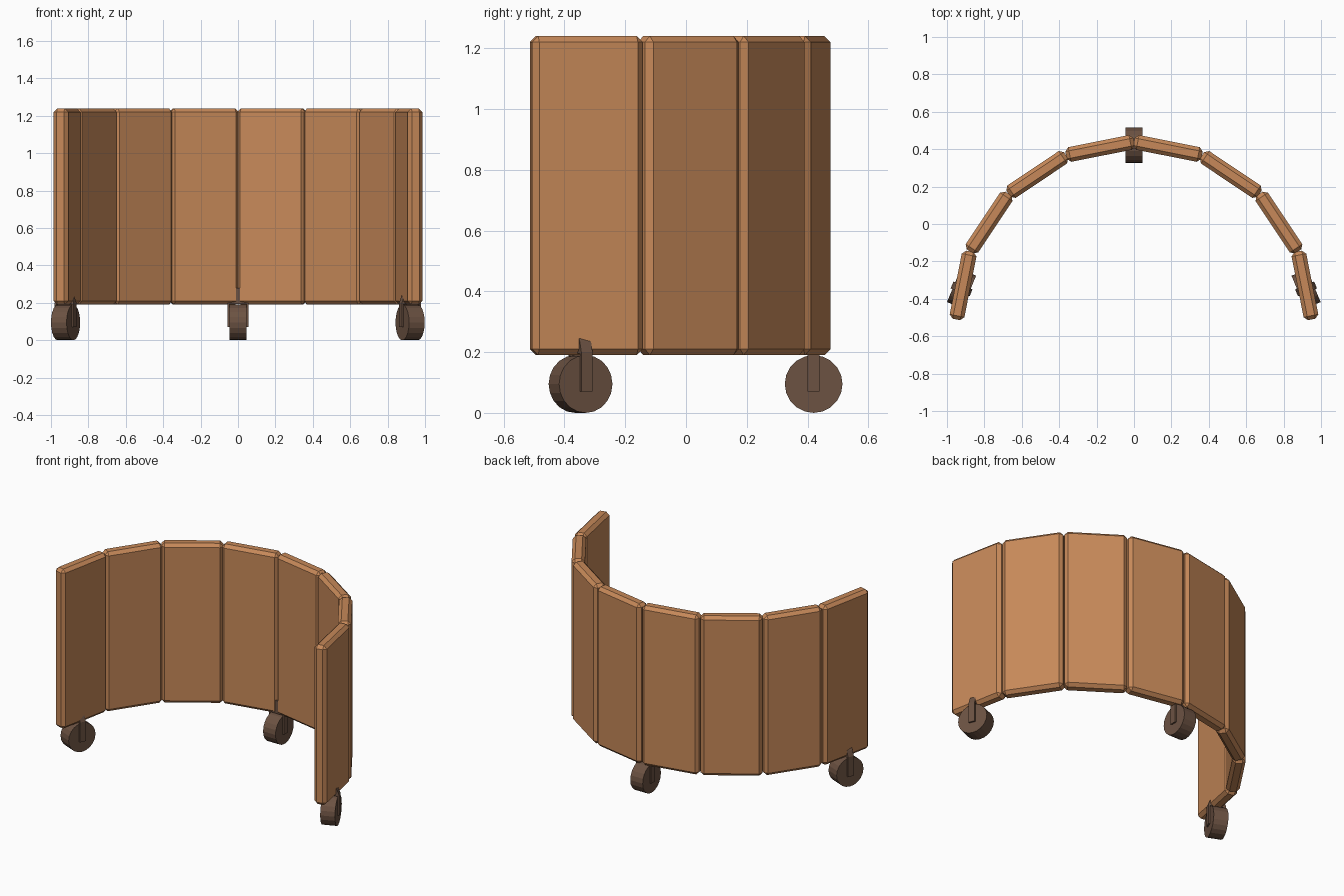
import bpy, bmesh
from math import sin, cos, radians
from mathutils import Matrix

if "Cube" in bpy.data.objects:
    bpy.data.objects.remove(bpy.data.objects["Cube"])


def material(name, color):
    m = bpy.data.materials.new(name)
    m.diffuse_color = (*color, 1)
    m.use_nodes = True
    m.node_tree.nodes["Principled BSDF"].inputs["Base Color"].default_value = m.diffuse_color
    return m


WOOD = material("wood", (0.57, 0.25, 0.10))
DARK = material("dark_metal", (0.15, 0.085, 0.055))


def add(name, bm, mat, x, y, turn):
    bmesh.ops.recalc_face_normals(bm, faces=bm.faces)
    me = bpy.data.meshes.new(name)
    bm.to_mesh(me)
    bm.free()
    me.materials.append(mat)
    ob = bpy.data.objects.new(name, me)
    ob.location = (x, y, 0)
    ob.rotation_euler.z = turn
    bpy.context.collection.objects.link(ob)
    return ob


# Eight chamfered panels standing on a half circle
R, CY, N = 0.95, -0.51, 8
Z0, Z1, THICK, CHAMFER = 0.19, 1.24, 0.08, 0.02
step = radians(180 / N)
chord = 2 * R * sin(step / 2)
apothem = R * cos(step / 2)


def panel(i):
    a = (i - (N - 1) / 2) * step          # angle from the back centre
    bm = bmesh.new()
    bmesh.ops.create_cube(bm, size=1, matrix=Matrix.Translation((0, 0, (Z0 + Z1) / 2))
                          @ Matrix.Diagonal((chord, THICK, Z1 - Z0, 1)))
    bmesh.ops.bevel(bm, geom=bm.edges[:], offset=CHAMFER, segments=1,
                    affect='EDGES', profile=0.5)
    add(f"panel_{i + 1}", bm, WOOD, apothem * sin(a), CY + apothem * cos(a), -a)


for i in range(N):
    panel(i)


# Casters: wheel plus a fork that narrows to a point inside the panel
WR, WW, FORK = 0.095, 0.09, 0.04


def caster(name, x, y, turn):
    bm = bmesh.new()
    bmesh.ops.create_cone(bm, cap_ends=True, segments=20, radius1=WR, radius2=WR, depth=WW,
                          matrix=Matrix.Translation((0, 0, WR)) @ Matrix.Rotation(radians(90), 4, 'Y'))
    add(name + "_wheel", bm, DARK, x, y, turn)

    half = [(0.01, 0.28), (0.042, 0.235), (0.055, 0.20), (0.055, 0.07), (0.045, 0.07), (0.045, 0.195)]
    outline = half + [(-px, pz) for px, pz in reversed(half)]
    bm = bmesh.new()
    face = bm.faces.new([bm.verts.new((px, -FORK / 2, pz)) for px, pz in outline])
    side = bmesh.ops.extrude_face_region(bm, geom=[face])["geom"]
    bmesh.ops.translate(bm, vec=(0, FORK, 0),
                        verts=[g for g in side if isinstance(g, bmesh.types.BMVert)])
    add(name + "_fork", bm, DARK, x, y, turn)


caster("back", 0, 0.42, 0)
caster("right", 0.92, -0.347, radians(22.5))
caster("left", -0.922, -0.347, radians(-22.5))
